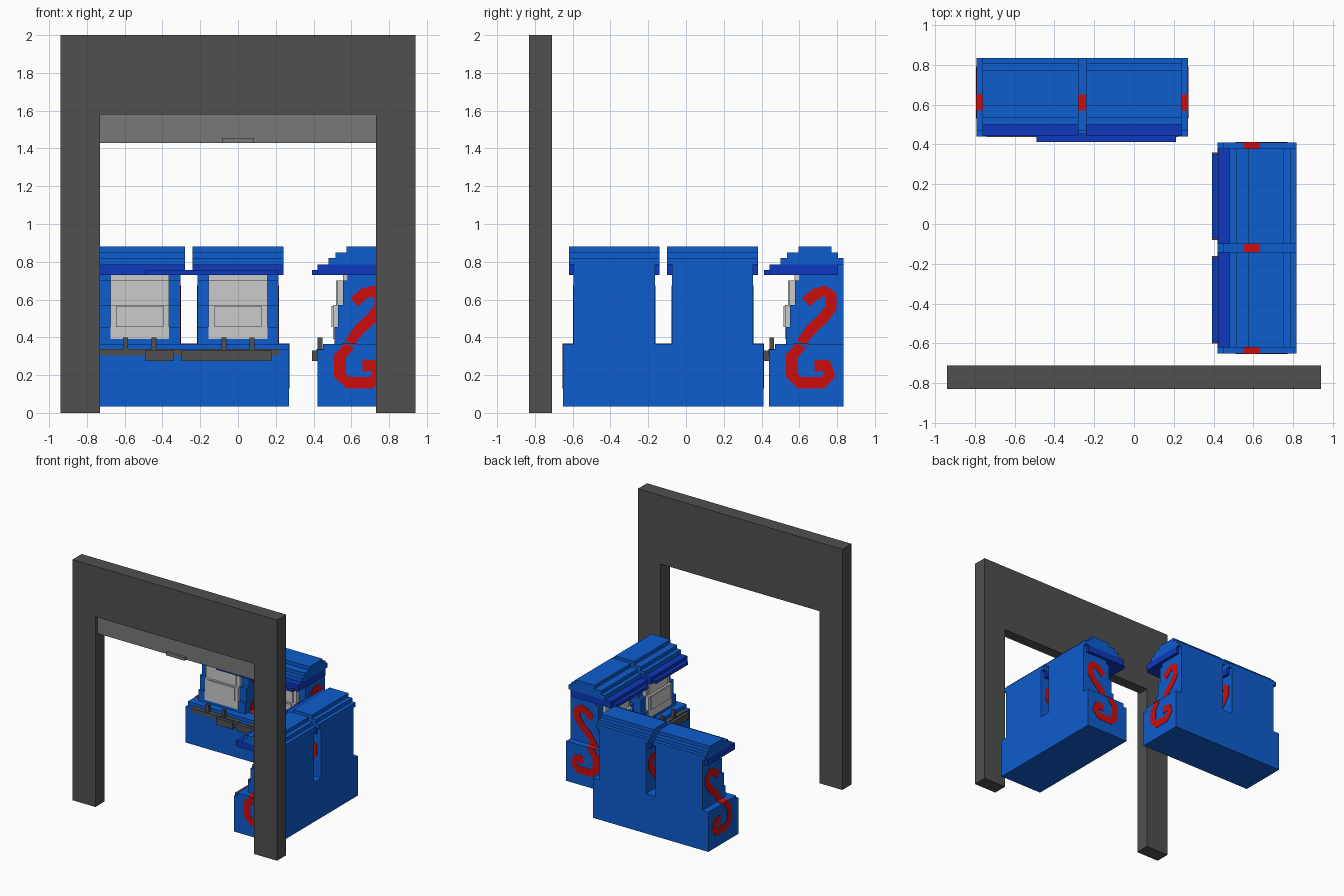
import bpy, bmesh, math
from mathutils import Vector, Matrix

if "Cube" in bpy.data.objects:
    bpy.data.objects.remove(bpy.data.objects["Cube"])


def mat(name, rgb):
    m = bpy.data.materials.new(name)
    m.diffuse_color = (*rgb, 1)
    m.use_nodes = True
    m.node_tree.nodes["Principled BSDF"].inputs["Base Color"].default_value = m.diffuse_color
    return m


DARK = mat("dark_grey", (0.08, 0.08, 0.08))
MID = mat("mid_grey", (0.19, 0.19, 0.19))
LIGHT = mat("light_grey", (0.6, 0.6, 0.6))
BLUE = mat("blue", (0.004, 0.11, 0.62))
NAVY = mat("deep_blue", (0.004, 0.04, 0.52))
RED = mat("red", (0.6, 0.004, 0.004))


def prism(bm, pts, u0, u1):
    """Extrude a (depth, height) profile along the width; depth runs from the back to the front."""
    face = bm.faces.new([bm.verts.new((u0, -d, z)) for d, z in pts])
    out = bmesh.ops.extrude_face_region(bm, geom=[face])
    bmesh.ops.translate(bm, vec=(u1 - u0, 0, 0),
                        verts=[v for v in out["geom"] if isinstance(v, bmesh.types.BMVert)])


def box(bm, u0, u1, d0, d1, z0, z1):
    prism(bm, [(d0, z0), (d1, z0), (d1, z1), (d0, z1)], u0, u1)


def finish(name, bm, material, matrix=Matrix()):
    bmesh.ops.recalc_face_normals(bm, faces=bm.faces)
    me = bpy.data.meshes.new(name)
    bm.to_mesh(me)
    bm.free()
    me.materials.append(material)
    ob = bpy.data.objects.new(name, me)
    ob.matrix_world = matrix
    bpy.context.collection.objects.link(ob)
    return ob


def ribbon(path, half, zmin, zmax):
    """Outline of a bent stripe, clamped to a height range."""
    p = [Vector(q) for q in path]
    left, right = [], []
    for i, q in enumerate(p):
        t = (p[min(i + 1, len(p) - 1)] - p[max(i - 1, 0)]).normalized()
        n = Vector((-t.y, t.x)) * half
        for side, v in ((left, q + n), (right, q - n)):
            side.append((v.x, min(max(v.y, zmin), zmax)))
    return left + right[::-1]


# ---- doorway frame: two posts and a lintel as one outline
bm = bmesh.new()
outline = [(-.94, 0), (-.73, 0), (-.73, 1.58), (.73, 1.58), (.73, 0), (.94, 0), (.94, 2), (-.94, 2)]
face = bm.faces.new([bm.verts.new((x, -.83, z)) for x, z in outline])
out = bmesh.ops.extrude_face_region(bm, geom=[face])
bmesh.ops.translate(bm, vec=(0, .12, 0),
                    verts=[v for v in out["geom"] if isinstance(v, bmesh.types.BMVert)])
finish("door_frame", bm, DARK)

# ---- rolled-up shutter with handle in front, dark backing behind
bm = bmesh.new()
box(bm, -.73, .73, .71, .79, 1.43, 1.58)
finish("shutter_backing", bm, DARK)
bm = bmesh.new()
box(bm, -.73, .73, .79, .80, 1.43, 1.58)
box(bm, -.085, .085, .80, .822, 1.43, 1.455)
finish("shutter", bm, MID)

# ---- stepped side profiles of one machine
BASE = [(0, .035), (.395, .035), (.395, .335), (.365, .335), (.365, .365), (0, .365)]
BODY = [(0, .365), (.305, .365), (.305, .455), (.285, .455), (.285, .57), (.258, .57),
        (.258, .70), (.235, .70), (.235, .785), (0, .785)]
SCREEN = [(.2, .39), (.312, .39), (.312, .57), (.288, .57), (.288, .70), (.26, .70),
          (.26, .73), (.2, .73)]
ROOF = [(0, .785), (.335, .785), (.335, .82), (.30, .82), (.30, .85), (.24, .85),
        (.24, .88), (.065, .88), (.065, .85), (.03, .85), (.03, .82), (0, .82)]
UPPER_STRIPE = [(.20, .585), (.15, .63), (.10, .645), (.065, .62), (.065, .56), (.11, .50),
                (.17, .445), (.225, .365)]
LOWER_STRIPE = [(.225, .365), (.275, .30), (.275, .20), (.235, .16), (.11, .16), (.075, .20),
                (.09, .25), (.155, .25)]


def twin_machine(tag, matrix, lips):
    centres = (-.26, .26)
    # shared base
    bm = bmesh.new()
    prism(bm, BASE, -.53, .53)
    finish(tag + "_base", bm, BLUE, matrix)
    # twin upper bodies and stepped roofs
    bm = bmesh.new()
    for c in centres:
        prism(bm, BODY, c - .215, c + .215)
        prism(bm, ROOF, c - .24, c + .24)
    finish(tag + "_upper_body", bm, BLUE, matrix)
    # canopies with front lips
    bm = bmesh.new()
    for c in centres:
        box(bm, c - .24, c + .24, .03, .393, .73, .785)
    for a, b in lips["canopy"]:
        box(bm, a, b, .38, .422, .731, .757)
    finish(tag + "_canopy", bm, NAVY, matrix)
    # screens with a raised centre panel
    bm = bmesh.new()
    for c in centres:
        prism(bm, SCREEN, c - .155, c + .155)
        box(bm, c - .125, c + .125, .2, .32, .455, .565)
        box(bm, c - .125, c + .125, .2, .295, .565, .70)
    finish(tag + "_screens", bm, LIGHT, matrix)
    # control panels and joysticks
    bm = bmesh.new()
    for c in centres:
        box(bm, c - .22, c + .22, .34, .399, .305, .338)
        for s in (-1, 1):
            box(bm, c + s * .075 - .013, c + s * .075 + .013, .368, .394, .33, .40)
    for a, b in lips["panel"]:
        box(bm, a, b, .38, .424, .275, .33)
    finish(tag + "_controls", bm, DARK, matrix)
    # red side stripes: base ends, body sides, ledges between them
    bm = bmesh.new()
    t = .003
    for s in (-1, 1):
        prism(bm, ribbon(LOWER_STRIPE, .032, .12, .365), s * .53 - t, s * .53 + t)
        box(bm, s * .503 - .03, s * .503 + .03, .185, .265, .363, .368)
    for c in centres:
        for s in (-1, 1):
            u = c + s * .215
            prism(bm, ribbon(UPPER_STRIPE, .03, .365, .68), u - t, u + t)
    box(bm, -.045, .045, .185, .265, .363, .368)
    finish(tag + "_side_stripes", bm, RED, matrix)


# back machine has trimmed lips on its left half
twin_machine("back_machine", Matrix.Translation((-.26, .835, 0)),
             {"canopy": [(-.23, .47)], "panel": [(-.23, -.08), (-.04, .44)]})
# right machine faces left
twin_machine("right_machine",
             Matrix.Translation((.815, -.12, 0)) @ Matrix.Rotation(-math.pi / 2, 4, "Z"),
             {"canopy": [(-.47, -.05), (.05, .47)], "panel": [(-.48, -.04), (.04, .48)]})
